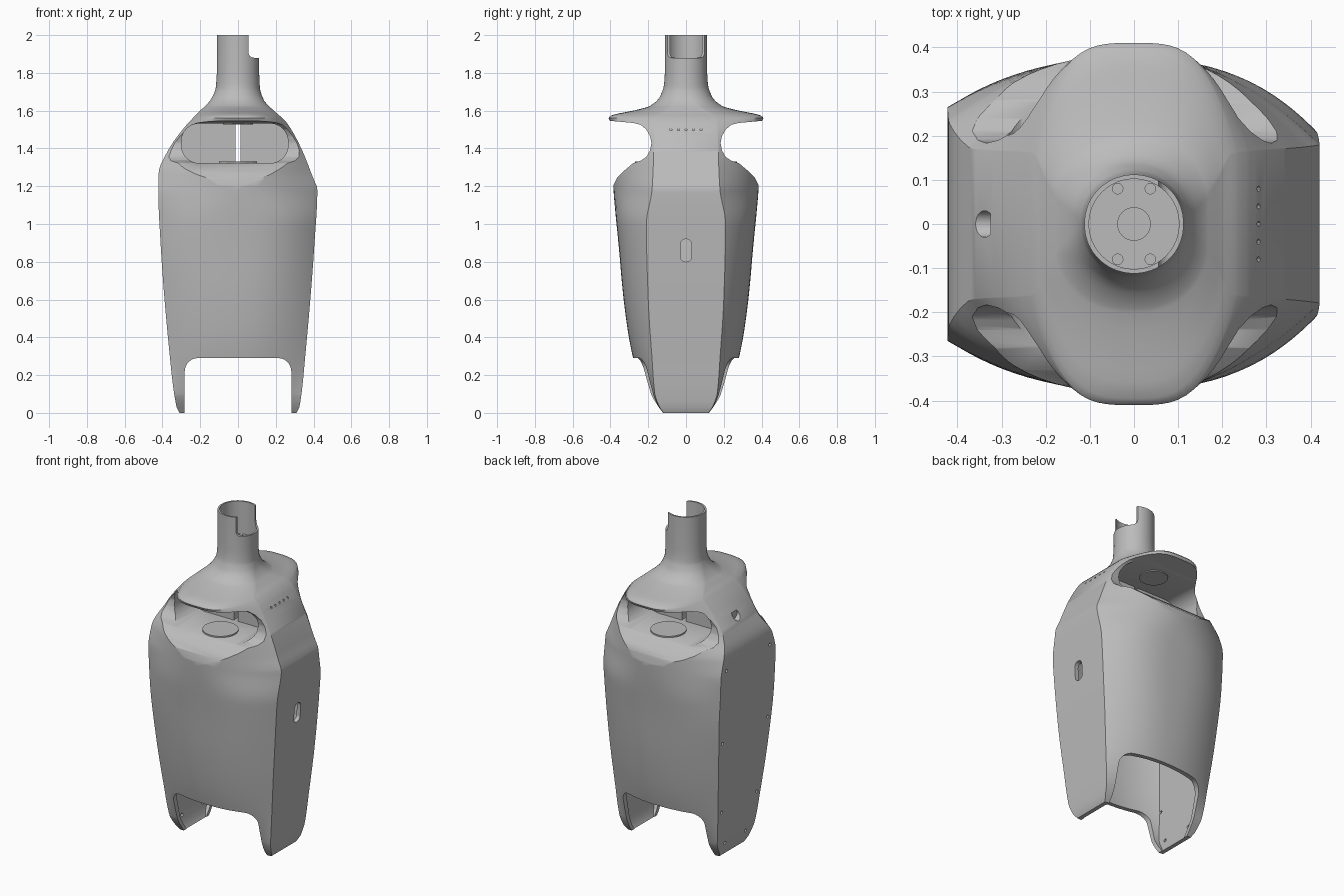
import bpy
import bmesh
from math import sin, cos, pi

cube = bpy.data.objects.get("Cube")
if cube:
    bpy.data.objects.remove(cube, do_unlink=True)

grey = bpy.data.materials.new("shell_grey")
grey.use_nodes = True
grey.diffuse_color = (.5, .5, .5, 1)
grey.node_tree.nodes["Principled BSDF"].inputs["Base Color"].default_value = (.5, .5, .5, 1)

# Section parameters against height: half width, half depth, flat side width, curve powers
LEFT_X = [(0, .31), (.03, .325), (.29, .355), (.9, .405), (1.18, .42), (1.25, .395), (1.4, .335),
          (1.54, .255), (1.6, .19), (1.65, .14), (1.72, .116), (1.8, .112)]
RIGHT_X = [(0, .31), (.03, .325), (.29, .36), (.9, .41), (1.18, .422), (1.27, .42), (1.39, .37),
           (1.51, .285), (1.6, .2), (1.65, .15), (1.72, .118), (1.8, .112)]
DEPTH = [(0, .13), (.03, .155), (.1, .195), (.29, .28), (.6, .33), (.87, .355), (1.2, .385),
         (1.54, .4), (1.56, .41), (1.575, .395), (1.6, .28), (1.625, .19), (1.67, .14),
         (1.74, .116), (1.8, .112)]
LEFT_W = [(0, .12), (.03, .14), (.1, .165), (.29, .18), (.6, .2), (1, .21), (1.18, .18),
          (1.57, .16), (1.6, .1), (1.63, .05), (1.7, .004)]
RIGHT_W = [(0, .12), (.03, .14), (.1, .18), (.29, .205), (.6, .24), (.95, .265), (1.15, .265),
           (1.27, .235), (1.4, .17), (1.57, .16), (1.6, .1), (1.63, .05), (1.7, .004)]
POWER = [(0, 2), (.6, 2.4), (1, 2.7), (1.2, 2), (1.4, 2), (1.56, 3.5), (1.6, 2.5), (1.7, 2)]
ROUND = [(0, 1), (1.575, 1), (1.62, 1.7), (1.7, 2)]


def value(table, z):
    """Monotone cubic interpolation through a list of points."""
    z = min(max(z, table[0][0]), table[-1][0])

    def slope(i):
        return (table[i + 1][1] - table[i][1]) / (table[i + 1][0] - table[i][0])

    def tangent(i):
        if i == 0 or i == len(table) - 1:
            return slope(min(i, len(table) - 2))
        a, b = slope(i - 1), slope(i)
        return 2 * a * b / (a + b) if a * b > 0 else 0

    i = max(k for k in range(len(table) - 1) if table[k][0] <= z)
    h = table[i + 1][0] - table[i][0]
    u = (z - table[i][0]) / h
    s = u * u * (3 - 2 * u)
    return (table[i][1] * (1 - s) + table[i + 1][1] * s
            + h * u * (1 - u) * ((1 - u) * tangent(i) - u * tangent(i + 1)))


def ring(z, inset=0, n=18):
    depth, p, q = value(DEPTH, z) - inset, value(POWER, z), value(ROUND, z)
    half = []
    for side, xs, ws in ((1, LEFT_X, LEFT_W), (-1, RIGHT_X, RIGHT_W)):
        x, w = value(xs, z) - inset, max(value(ws, z) - inset, .004)
        part = []
        for k in range(n + 1):
            t = sin(pi / 2 * k / n)
            part.append((side * x * t, w + (depth - w) * max(1 - t ** p, 0) ** (1 / q)))
        half += part[::-1] if side > 0 else part[1:]
    loop = half + [(x, -y) for x, y in reversed(half)]
    return [(x, y, z) for x, y in loop]


def make(name, rings):
    """Skin a stack of rings and cap both ends."""
    bm = bmesh.new()
    rows = [[bm.verts.new(c) for c in r] for r in rings]
    for a, b in zip(rows, rows[1:]):
        for i in range(len(a)):
            j = (i + 1) % len(a)
            bm.faces.new((a[i], a[j], b[j], b[i]))
    bm.faces.new(rows[0][::-1])
    bm.faces.new(rows[-1])
    bmesh.ops.recalc_face_normals(bm, faces=bm.faces)
    mesh = bpy.data.meshes.new(name)
    bm.to_mesh(mesh)
    bm.free()
    obj = bpy.data.objects.new(name, mesh)
    bpy.context.collection.objects.link(obj)
    mesh.materials.append(grey)
    return obj


def prism(name, outline, axis, lo, hi):
    place = {"x": lambda a, b, t: (t, a, b), "y": lambda a, b, t: (a, t, b),
             "z": lambda a, b, t: (a, b, t)}[axis]
    return make(name, [[place(a, b, t) for a, b in outline] for t in (lo, hi)])


def rounded(a0, a1, b0, b1, r, n=8):
    out = []
    for i, (a, b) in enumerate(((a1 - r, b1 - r), (a0 + r, b1 - r), (a0 + r, b0 + r), (a1 - r, b0 + r))):
        for k in range(n + 1):
            ang = pi / 2 * (i + k / n)
            out.append((a + r * cos(ang), b + r * sin(ang)))
    return out


def circle(a, b, r, n=32):
    return [(a + r * cos(2 * pi * k / n), b + r * sin(2 * pi * k / n)) for k in range(n)]


# Outer shell with neck
levels = {round(k * .03, 3) for k in range(61)} | {z for z, _ in DEPTH + RIGHT_X} | {1.565, 1.585, 1.61}
levels = sorted(levels)
body = make("body_shell", [ring(z) for z in levels] + [[(x, y, 2) for x, y, _ in ring(1.8)]])

cutters = []


def cut(obj):
    obj.hide_render = True
    cutters.append(obj)


# Hollow lower body and the arch between the legs
inner = [ring(z, .025) for z in levels if z <= 1.17]
cut(make("inner_hollow", [[(x, y, -.1) for x, y, _ in inner[0]]] + inner))
cut(prism("leg_arch", rounded(-.282, .282, -.5, .29, .07), "y", -1, 1))

# Front and back windows: scooped edge, then deep pocket up to a middle wall
scoop = [(.6, 1), (.6, 1.545), (.39, 1.545), (.28, 1.535), (.24, 1.525), (.21, 1.5), (.19, 1.465),
         (.183, 1.43), (.19, 1.39), (.21, 1.355), (.24, 1.335), (.28, 1.322), (.33, 1.28),
         (.365, 1.245), (.382, 1.21), (.4, 1.15)]
for s, word in ((-1, "front"), (1, "back")):
    cut(prism(word + "_window_scoop", [(s * y, z) for y, z in scoop], "x", -.7, .7))
    cut(prism(word + "_window_pocket", rounded(-.3, .265, 1.322, 1.532, .095), "y", s * .02, s * .6))
cut(prism("middle_slit", rounded(-.014, .014, 1.322, 1.532, .005, 2), "y", -.1, .1))

# Neck socket, side notch and cable bore
cut(prism("neck_socket", circle(0, 0, .102, 48), "z", 1.8, 2.2))
cut(prism("neck_notch", rounded(.055, .3, 1.88, 2.3, .03), "y", -.3, .3))
cut(prism("neck_bore", circle(0, 0, .037), "z", 1.535, 2.1))
cut(prism("floor_bore", circle(0, 0, .037), "z", 1, 1.32))
for x in (-.037, .037):
    for y in (-.08, .08):
        cut(prism("neck_bolt_hole", circle(x, y, .012, 16), "z", 1.78, 1.85))

# Side slot, round port and vent row
cut(prism("side_slot", rounded(-.03, .03, .8, .92, .029), "x", .3, .6))
cut(prism("side_port", circle(0, 1.44, .03, 24), "x", -.6, -.325))
for k in range(-2, 3):
    cut(prism("vent_hole", circle(k * .04, 1.5, .006, 10), "x", .27, .5))

# Panel screw holes on the right side
for s in (-1, 1):
    for y, z in ((.1, .08), (.17, .3), (.22, .75), (.21, 1.2)):
        cut(prism("screw_hole", circle(s * y, z, .01, 12), "x", -.6, -.3))

for c in cutters:
    mod = body.modifiers.new(c.name, "BOOLEAN")
    mod.operation = "DIFFERENCE"
    mod.solver = "EXACT"
    mod.object = c
bpy.context.view_layer.update()
graph = bpy.context.evaluated_depsgraph_get()
result = bpy.data.meshes.new_from_object(body.evaluated_get(graph))
body.modifiers.clear()
body.data = result
for c in cutters:
    bpy.data.objects.remove(c, do_unlink=True)

# Round discs on the window floors and ceilings
parts = [body]
for s, word in ((-1, "front"), (1, "back")):
    parts.append(prism(word + "_floor_disc", circle(0, s * .17, .1, 40), "z", 1.318, 1.33))
    parts.append(prism(word + "_ceiling_disc", circle(0, s * .17, .08, 40), "z", 1.526, 1.538))

for obj in parts:
    bpy.ops.object.select_all(action="DESELECT")
    obj.select_set(True)
    bpy.context.view_layer.objects.active = obj
    bpy.ops.object.shade_smooth_by_angle(angle=.6)
